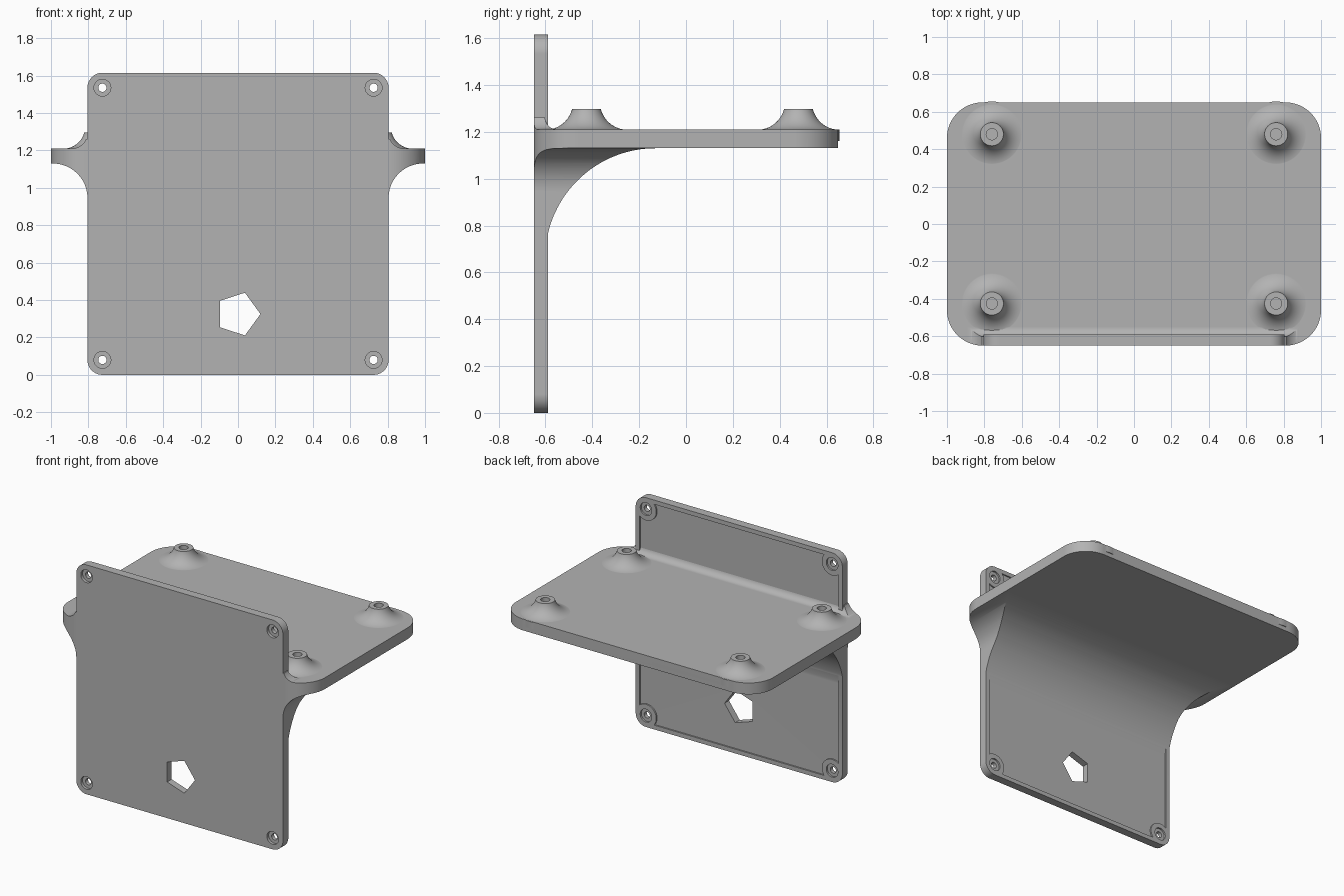
import bpy, bmesh
from math import cos, sin, pi, radians, atan2, sqrt

if "Cube" in bpy.data.objects:
    bpy.data.objects.remove(bpy.data.objects["Cube"], do_unlink=True)

grey = bpy.data.materials.new("plain grey")
grey.use_nodes = True
colour = (0.45, 0.45, 0.45, 1)
grey.diffuse_color = colour
grey.node_tree.nodes["Principled BSDF"].inputs["Base Color"].default_value = colour


def finish(name, bm):
    bmesh.ops.remove_doubles(bm, verts=bm.verts, dist=1e-5)
    bmesh.ops.recalc_face_normals(bm, faces=bm.faces)
    mesh = bpy.data.meshes.new(name)
    bm.to_mesh(mesh)
    bm.free()
    mesh.materials.append(grey)
    obj = bpy.data.objects.new(name, mesh)
    bpy.context.collection.objects.link(obj)
    return obj


def arc(cx, cy, r, start, end, n=24):
    angles = [radians(start + (end - start) * i / n) for i in range(n + 1)]
    return [(cx + r * cos(a), cy + r * sin(a)) for a in angles]


def rounded(x0, x1, y0, y1, r):
    return (arc(x1 - r, y1 - r, r, 0, 90) + arc(x0 + r, y1 - r, r, 90, 180)
            + arc(x0 + r, y0 + r, r, 180, 270) + arc(x1 - r, y0 + r, r, 270, 360))


def prism(name, pts, along, lo, hi):
    """Extrude a 2D outline along one axis."""
    place = {"x": lambda a, b, d: (d, a, b),
             "y": lambda a, b, d: (a, d, b),
             "z": lambda a, b, d: (a, b, d)}[along]
    bm = bmesh.new()
    low = [bm.verts.new(place(a, b, lo)) for a, b in pts]
    high = [bm.verts.new(place(a, b, hi)) for a, b in pts]
    bm.faces.new(low)
    bm.faces.new(high)
    for i in range(len(pts)):
        j = (i + 1) % len(pts)
        bm.faces.new((low[i], low[j], high[j], high[i]))
    return finish(name, bm)


def lathe(name, pts, x, y, steps=48):
    bm = bmesh.new()
    verts = [bm.verts.new((x + r, y, z)) for r, z in pts]
    edges = [bm.edges.new(pair) for pair in zip(verts, verts[1:])]
    bmesh.ops.spin(bm, geom=verts + edges, cent=(x, y, 0), axis=(0, 0, 1),
                   angle=2 * pi, steps=steps, use_merge=True)
    return finish(name, bm)


def combine(obj, tool, operation):
    mod = obj.modifiers.new("combine", "BOOLEAN")
    mod.operation, mod.solver, mod.object = operation, "EXACT", tool
    bpy.context.view_layer.update()
    result = bpy.data.meshes.new_from_object(
        obj.evaluated_get(bpy.context.evaluated_depsgraph_get()))
    obj.modifiers.clear()
    obj.data = result
    bpy.data.objects.remove(tool, do_unlink=True)


def mirrored(half):
    return half + [(-x, z) for x, z in reversed(half)]


FRONT, BACK, FLOOR = -0.65, -0.59, -0.60
HALF, TOP = 0.805, 1.615
UNDER, DECK = 1.13, 1.21

# Wall plate with a shallow pocket in its back
bracket = prism("bracket", rounded(-HALF, HALF, 0, TOP, 0.08), "y", FRONT, BACK)
hx, low_z, high_z = 0.725, 0.08, TOP - 0.08
px, pz, boss = HALF - 0.03, 0.03, 0.08
dx, dz = px - hx, low_z - pz
a0 = atan2(sqrt(boss**2 - dx**2), dx) * 180 / pi
a1 = 180 + atan2(dz, sqrt(boss**2 - dz**2)) * 180 / pi
lower = list(reversed(arc(hx, low_z, boss, a0, a1)))
right = lower + [(x, TOP - z) for x, z in reversed(lower)]
combine(bracket, prism("pocket", mirrored(right), "y", FLOOR, -0.5), "DIFFERENCE")

# Shelf with its flares and fillets, as three crossed outlines
flare, crown, sweep, cove = 0.185, 0.085, 0.472, 0.052
side = ([(HALF, 0.6)] + arc(HALF + flare, UNDER - flare, flare, 180, 90) + [(1.1, UNDER), (1.1, DECK)]
        + arc(HALF + crown, DECK + crown, crown, 270, 180))
shelf = prism("shelf", mirrored(side), "y", -0.8, 0.8)
section = ([(-0.7, UNDER - sweep)]
           + arc(FLOOR - 0.002 + sweep, UNDER - sweep, sweep, 180, 90, 36)
           + [(0.7, UNDER), (0.7, DECK)]
           + arc(FLOOR - 0.002 + cove, DECK + cove, cove, 270, 180, 16)
           + [(-0.7, DECK + cove)])
combine(shelf, prism("section", section, "x", -1.2, 1.2), "INTERSECT")
outline = rounded(-1, 1, FRONT, 0.65, 0.19)
combine(shelf, prism("outline", outline, "z", 0.5, 1.5), "INTERSECT")
combine(bracket, shelf, "UNION")

# Standoffs with flared feet and blind screw holes
foot = 0.117
profile = ([(0, 1.225), (0.03, 1.225), (0.03, 1.297), (0.062, 1.297)]
           + arc(0.175, DECK + foot - 0.001, foot, 195, 270, 16)
           + [(0.175, 1.16), (0, 1.16)])
for x in (-0.76, 0.76):
    for y in (-0.425, 0.48):
        combine(bracket, lathe("standoff", profile, x, y), "UNION")

# Counterbored corner holes
for x in (-hx, hx):
    for z in (low_z, high_z):
        for r, y0, y1 in ((0.022, -0.8, -0.5), (0.045, -0.8, FRONT + 0.02), (0.045, BACK - 0.012, -0.5)):
            hole = prism("hole", arc(x, z, r, 0, 352.5, 47), "y", y0, y1)
            combine(bracket, hole, "DIFFERENCE")

# Five-sided cable opening
opening = prism("opening", arc(0, 0.325, 0.12, 0, 288, 4), "y", -0.8, -0.4)
combine(bracket, opening, "DIFFERENCE")

# Smooth curved surfaces, crisp edges
bpy.ops.object.select_all(action="DESELECT")
bracket.select_set(True)
bpy.context.view_layer.objects.active = bracket
bpy.ops.object.shade_smooth_by_angle(angle=radians(25))
weighted = bracket.modifiers.new("weighted normals", "WEIGHTED_NORMAL")
weighted.keep_sharp = True
